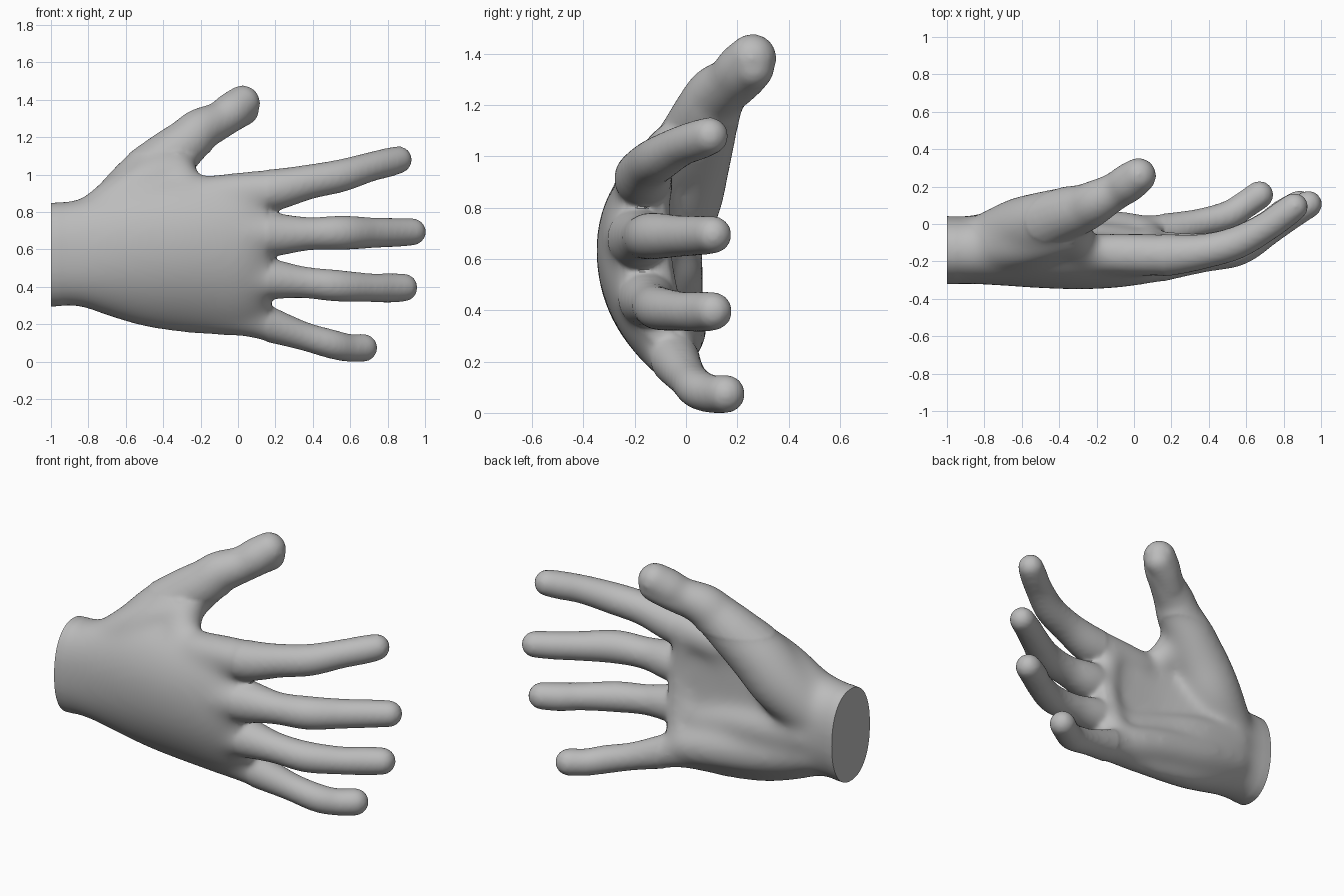
import bpy, bmesh, math
from mathutils import Vector

if "Cube" in bpy.data.objects:
    bpy.data.objects.remove(bpy.data.objects["Cube"])

skin = bpy.data.materials.new("skin_grey")
skin.diffuse_color = (0.5, 0.5, 0.5, 1)
skin.use_nodes = True
skin.node_tree.nodes["Principled BSDF"].inputs["Base Color"].default_value = skin.diffuse_color
bm = bmesh.new()


def catmull(points, steps=5):
    """Smoothly resample a list of equal-length tuples."""
    pts = [Vector(p) for p in points]
    out = []
    for i in range(len(pts) - 1):
        a, b, c, d = pts[max(i - 1, 0)], pts[i], pts[i + 1], pts[min(i + 2, len(pts) - 1)]
        for s in range(steps):
            t = s / steps
            out.append(0.5 * (2 * b + (c - a) * t + (2 * a - 5 * b + 4 * c - d) * t * t
                              + (3 * b - a - 3 * c + d) * t ** 3))
    return out + [pts[-1]]


def loft(rings):
    """Closed skin over a list of point rings."""
    rows = [[bm.verts.new(p) for p in r] for r in rings]
    n = len(rows[0])
    faces = [bm.faces.new((a[i], a[(i + 1) % n], b[(i + 1) % n], b[i]))
             for a, b in zip(rows, rows[1:]) for i in range(n)]
    faces += [bm.faces.new(rows[0]), bm.faces.new(rows[-1])]
    bmesh.ops.recalc_face_normals(bm, faces=faces)


def limb(points, grow=0.0, sides=20):
    """Round-ended tube through (x, y, z, radius) points."""
    path = [(p.xyz, p[3] + grow) for p in catmull(points)]
    first = (path[0][0] - path[1][0]).normalized()
    last = (path[-1][0] - path[-2][0]).normalized()
    (p0, r0), (p1, r1) = path[0], path[-1]
    angles = [math.radians(a) for a in (20, 40, 58, 74, 86)]
    start = [(p0 + first * r0 * math.sin(a), r0 * math.cos(a)) for a in reversed(angles)]
    end = [(p1 + last * r1 * math.sin(a), r1 * math.cos(a)) for a in angles]
    path = start + path + end
    rings = []
    for i, (p, r) in enumerate(path):
        d = path[min(i + 1, len(path) - 1)][0] - path[max(i - 1, 0)][0]
        side = d.cross(Vector((0, 1, 0))).normalized()
        up = side.cross(d).normalized()
        rings.append([p + r * (side * math.cos(k * math.tau / sides) + up * math.sin(k * math.tau / sides))
                      for k in range(sides)])
    loft(rings)


def power(v, e):
    return math.copysign(abs(v) ** e, v)


# palm and wrist: x, z low, z high, middle y, half thickness, curl, tilt
palm = [(-1.1, .30, .855, -.14, .182, 0, 0), (-1, .30, .855, -.14, .182, 0, 0),
        (-.85, .30, .875, -.14, .182, 0, 0), (-.7, .25, .93, -.14, .19, .03, .01),
        (-.5, .19, .98, -.17, .172, .07, .03), (-.25, .153, 1.0, -.198, .149, .1, .045),
        (0, .14, 1.0, -.2, .127, .1, .045), (.12, .165, .98, -.185, .1, .1, .04),
        (.18, .22, .95, -.178, .06, .09, .04)]
rings = []
for x, z0, z1, y, thick, curl, tilt in catmull(palm):
    ring = []
    for k in range(40):
        a = k * math.tau / 40
        c, s = power(math.cos(a), .9), power(math.sin(a), .9)
        ring.append((x, y + thick * s + curl * c * c - tilt * c, (z0 + z1) / 2 + (z1 - z0) / 2 * c))
    rings.append(ring)
loft(rings)

# index finger
limb([(-.15, -.16, .89, .11), (.05, -.165, .91, .112), (.2, -.165, .926, .107), (.38, -.145, .967, .089),
      (.55, -.1, 1.0, .084), (.7, -.02, 1.045, .075), (.80, .05, 1.07, .074), (.857, .092, 1.085, .07)], .004)
# middle finger
limb([(-.1, -.21, .68, .115), (.05, -.2, .685, .122), (.2, -.18, .685, .112), (.38, -.168, .69, .085),
      (.56, -.13, .695, .088), (.72, -.03, .695, .078), (.84, .05, .697, .074), (.932, .105, .7, .07)], .004)
# ring finger
limb([(-.1, -.18, .46, .11), (.05, -.16, .455, .12), (.18, -.15, .447, .105), (.35, -.135, .43, .081),
      (.53, -.103, .412, .081), (.7, -.015, .402, .073), (.8, .055, .4, .075), (.885, .105, .402, .072)], .004)
# little finger
limb([(-.1, -.08, .26, .1), (.05, -.06, .245, .105), (.18, -.035, .2, .09), (.35, .005, .143, .073),
      (.5, .045, .1, .074), (.59, .1, .08, .071), (.67, .155, .08, .072)], .004)
# thumb, its muscle and its soft pad
limb([(-.78, -.09, .68, .15), (-.62, -.035, .83, .172), (-.5, .005, .97, .165), (-.38, .05, 1.085, .145),
      (-.27, .085, 1.18, .125), (-.2, .12, 1.245, .113), (-.1, .175, 1.295, .097),
      (-.03, .22, 1.345, .1), (.023, .258, 1.388, .092)], .004)
limb([(-.12, .18, 1.27, .085), (-.04, .23, 1.315, .085), (.03, .262, 1.35, .083)])
# web between thumb and index finger, and the back of the hand behind it
limb([(-.37, .04, 1.08, .1), (-.32, -.04, 1.03, .1), (-.28, -.14, .92, .1)])
limb([(-.8, -.13, .73, .14), (-.6, -.1, .88, .145), (-.45, -.07, .98, .13), (-.33, -.06, 1.03, .1)])
# heel pad on the little finger side
limb([(-.78, -.065, .45, .12), (-.5, -.045, .38, .13), (-.2, -.035, .325, .118), (0, -.045, .28, .108)])
# middle of the palm
limb([(-.78, -.07, .56, .14), (-.5, -.055, .52, .122), (-.25, -.095, .47, .115), (-.03, -.12, .42, .105)])
# pad across the finger roots
limb([(.07, -.125, .9, .075), (.11, -.13, .69, .075), (.1, -.1, .45, .08), (.06, -.045, .28, .08)])

# fuse all the parts into one smooth skin
mesh = bpy.data.meshes.new("hand_parts")
bm.to_mesh(mesh)
bm.free()
parts = bpy.data.objects.new("hand_parts", mesh)
bpy.context.collection.objects.link(parts)
remesh = parts.modifiers.new("fuse", 'REMESH')
remesh.mode = 'VOXEL'
remesh.voxel_size = 0.013
smooth = parts.modifiers.new("soften", 'SMOOTH')
smooth.factor, smooth.iterations = 0.5, 10
graph = bpy.context.evaluated_depsgraph_get()
fused = bpy.data.meshes.new_from_object(parts.evaluated_get(graph))
bpy.data.objects.remove(parts)

# extra blending where the parts meet in the palm
bm = bmesh.new()
bm.from_mesh(fused)
blend = [v for v in bm.verts if -.95 < v.co.x < .16 and v.co.z < 1.12]
for _ in range(45):
    bmesh.ops.smooth_vert(bm, verts=blend, factor=0.5, use_axis_x=True, use_axis_y=True, use_axis_z=True)

# flat cut at the wrist, resting on the ground
cut = bmesh.ops.bisect_plane(bm, geom=bm.verts[:] + bm.edges[:] + bm.faces[:], dist=1e-5,
                             plane_co=(-1, 0, 0), plane_no=(1, 0, 0), clear_inner=True)
rim = [e for e in cut["geom_cut"] if isinstance(e, bmesh.types.BMEdge)]
bmesh.ops.holes_fill(bm, edges=rim, sides=0)
low = min(v.co.z for v in bm.verts)
bmesh.ops.translate(bm, verts=bm.verts[:], vec=(0, 0, -low))
bmesh.ops.recalc_face_normals(bm, faces=bm.faces[:])
bm.to_mesh(fused)
bm.free()

fused.materials.clear()
fused.materials.append(skin)
hand = bpy.data.objects.new("hand", fused)
bpy.context.collection.objects.link(hand)
bpy.context.view_layer.objects.active = hand
hand.select_set(True)
bpy.ops.object.shade_smooth_by_angle(angle=math.radians(40))
